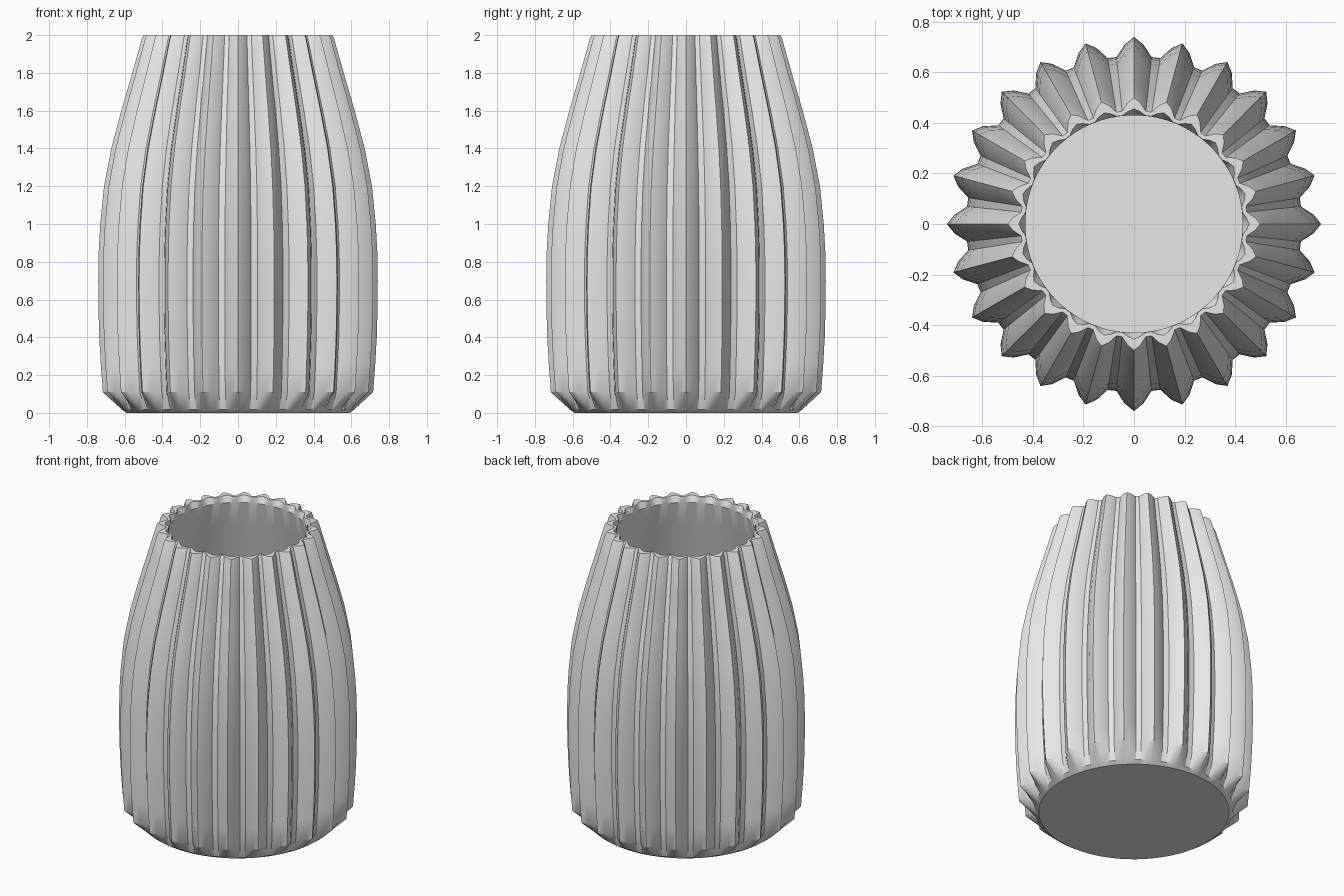
import bpy, bmesh, math

old = bpy.data.objects.get("Cube")
if old:
    bpy.data.objects.remove(old, do_unlink=True)

RIBS, STEPS = 24, 5          # ribs around the vase, facets per rib
SIDES = RIBS * STEPS
DEPTH = 0.06                 # rib height relative to the radius

grey = bpy.data.materials.new("pale_grey")
grey.use_nodes = True
color = (0.8, 0.8, 0.8, 1)
grey.diffuse_color = color
grey.node_tree.nodes["Principled BSDF"].inputs["Base Color"].default_value = color

# Height and mean radius of the ribbed wall
wall = [(0.11, 0.675), (0.25, 0.685), (0.4, 0.693), (0.55, 0.697), (0.7, 0.698),
        (0.85, 0.696), (1.0, 0.688), (1.2, 0.669), (1.4, 0.633), (1.6, 0.583),
        (1.8, 0.528), (1.985, 0.479)]

# Full section from the base, up the outside, over the rim and down the inside
section = [(0.0, 0.59, 0), (0.018, 0.615, 0)]
section += [(z, r, DEPTH) for z, r in wall]
section += [(2.0, 0.471, DEPTH), (2.0, 0.442, 0.03), (1.96, 0.43, 0)]
section += [(z, r - 0.06, 0) for z, r in reversed(wall[:-1])]


def ring(bm, z, radius, depth):
    verts = []
    for i in range(SIDES):
        a = math.tau * i / SIDES
        r = radius * (1 + depth * math.cos(RIBS * a))
        verts.append(bm.verts.new((r * math.cos(a), r * math.sin(a), z)))
    return verts


# Vase shell
bm = bmesh.new()
rings = [ring(bm, *row) for row in section]
for low, high in zip(rings, rings[1:]):
    for i in range(SIDES):
        j = (i + 1) % SIDES
        bm.faces.new((low[i], low[j], high[j], high[i]))

# Underside and inner floor
bm.faces.new(list(reversed(rings[0])))
bm.faces.new(rings[-1])

mesh = bpy.data.meshes.new("ribbed_vase")
bm.to_mesh(mesh)
bm.free()
mesh.materials.append(grey)
vase = bpy.data.objects.new("ribbed_vase", mesh)
bpy.context.collection.objects.link(vase)

# Smooth along the wall, sharp on ridges, grooves and rim
bpy.ops.object.select_all(action="DESELECT")
vase.select_set(True)
bpy.context.view_layer.objects.active = vase
bpy.ops.object.shade_smooth_by_angle(angle=math.radians(30))
